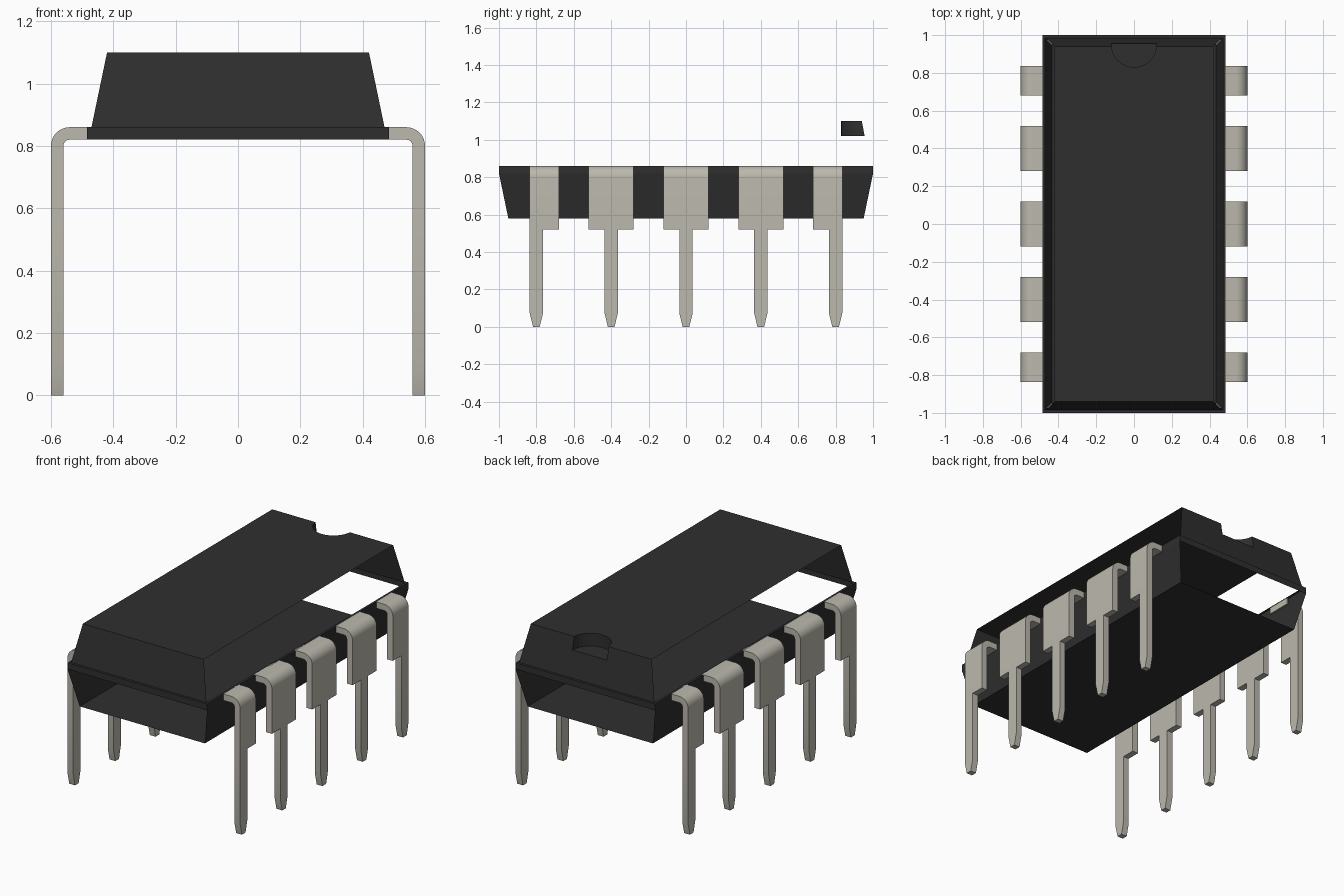
import bpy, bmesh, math
from mathutils import Vector

cube = bpy.data.objects.get("Cube")
if cube:
    bpy.data.objects.remove(cube, do_unlink=True)


def make_material(name, rgb):
    mat = bpy.data.materials.new(name)
    mat.use_nodes = True
    color = (*rgb, 1)
    mat.diffuse_color = color
    mat.node_tree.nodes["Principled BSDF"].inputs["Base Color"].default_value = color
    return mat


BLACK = make_material("black plastic", (0.028, 0.028, 0.028))
METAL = make_material("tinned metal", (0.50, 0.48, 0.42))


def add_object(name, bm, mat):
    bmesh.ops.recalc_face_normals(bm, faces=bm.faces[:])
    mesh = bpy.data.meshes.new(name)
    bm.to_mesh(mesh)
    bm.free()
    mesh.materials.append(mat)
    obj = bpy.data.objects.new(name, mesh)
    bpy.context.collection.objects.link(obj)
    return obj


def prism(bm, outline, offset):
    """Extrude a closed planar outline along an offset."""
    face = bm.faces.new([bm.verts.new(p) for p in outline])
    grown = bmesh.ops.extrude_face_region(bm, geom=[face], use_keep_orig=True)
    verts = [g for g in grown["geom"] if isinstance(g, bmesh.types.BMVert)]
    bmesh.ops.translate(bm, verts=verts, vec=Vector(offset))


# Tapered package: rectangular rings (half width, half length, height)
RINGS = [(0.435, 0.95, 0.58), (0.485, 1.0, 0.82), (0.485, 1.0, 0.86),
         (0.47, 0.985, 0.86), (0.42, 0.94, 1.1)]
bm = bmesh.new()
loops = [[bm.verts.new((sx * w, sy * l, z))
          for sx, sy in ((-1, -1), (1, -1), (1, 1), (-1, 1))]
         for w, l, z in RINGS]
for low, high in zip(loops, loops[1:]):
    for i in range(4):
        j = (i + 1) % 4
        bm.faces.new((low[i], low[j], high[j], high[i]))
bm.faces.new(loops[0])
bm.faces.new(loops[-1])
body = add_object("chip_body", bm, BLACK)

# Half-round orientation notch cut into the back of the top
bm = bmesh.new()
ring = [(0.12 * math.cos(a), 0.95 + 0.12 * math.sin(a), 1.02)
        for a in (math.tau * i / 32 for i in range(32))]
prism(bm, ring, (0, 0, 0.2))
cutter = add_object("notch_cutter", bm, BLACK)
cutter.hide_render = True
cut = body.modifiers.new("notch", "BOOLEAN")
cut.operation = "DIFFERENCE"
cut.solver = "EXACT"
cut.object = cutter
graph = bpy.context.evaluated_depsgraph_get()
body.data = bpy.data.meshes.new_from_object(body.evaluated_get(graph))
body.modifiers.clear()
bpy.data.objects.remove(cutter, do_unlink=True)

# Open shell: upper long sides and lower ends are left out
bm = bmesh.new()
bm.from_mesh(body.data)
open_faces = []
for f in bm.faces:
    c, n = f.calc_center_median(), f.normal
    upper_side = c.z > 0.87 and abs(c.x) > 0.4 and abs(n.x) > 0.9
    lower_end = c.z < 0.81 and abs(n.y) > 0.9
    if upper_side or lower_end:
        open_faces.append(f)
bmesh.ops.delete(bm, geom=open_faces, context="FACES")
bm.to_mesh(body.data)
bm.free()


def arc(radius, start, end, steps=8):
    """Points on the bend between the shoulder and the vertical strap."""
    for i in range(steps + 1):
        a = math.radians(start + (end - start) * i / steps)
        yield 0.54 + radius * math.cos(a), 0.80 + radius * math.sin(a)


# Bent legs: wide strap on top, narrow pin with tapered tip below
STRAP = ([(0.475, 0.86)] + list(arc(0.06, 90, 0)) + [(0.60, 0.52), (0.56, 0.52)]
         + list(arc(0.02, 0, 90)) + [(0.475, 0.82)])
PIN = [(-0.036, 0.52), (-0.036, 0.075), (-0.018, 0),
       (0.018, 0), (0.036, 0.075), (0.036, 0.52)]
legs = []
for side, label in ((1, "left"), (-1, "right")):
    for k in range(-2, 3):
        y = 0.4 * k
        front = y - (0.036 if k == -2 else 0.12)
        back = y + (0.036 if k == 2 else 0.12)
        bm = bmesh.new()
        prism(bm, [(side * x, front, z) for x, z in STRAP], (0, back - front, 0))
        prism(bm, [(side * 0.56, y + dy, z) for dy, z in PIN], (side * 0.04, 0, 0))
        legs.append(add_object(f"{label}_leg_{k + 3}", bm, METAL))

# Smooth bends, crisp edges
bpy.ops.object.select_all(action="DESELECT")
for leg in legs:
    leg.select_set(True)
bpy.context.view_layer.objects.active = legs[0]
bpy.ops.object.shade_smooth_by_angle(angle=math.radians(30))
